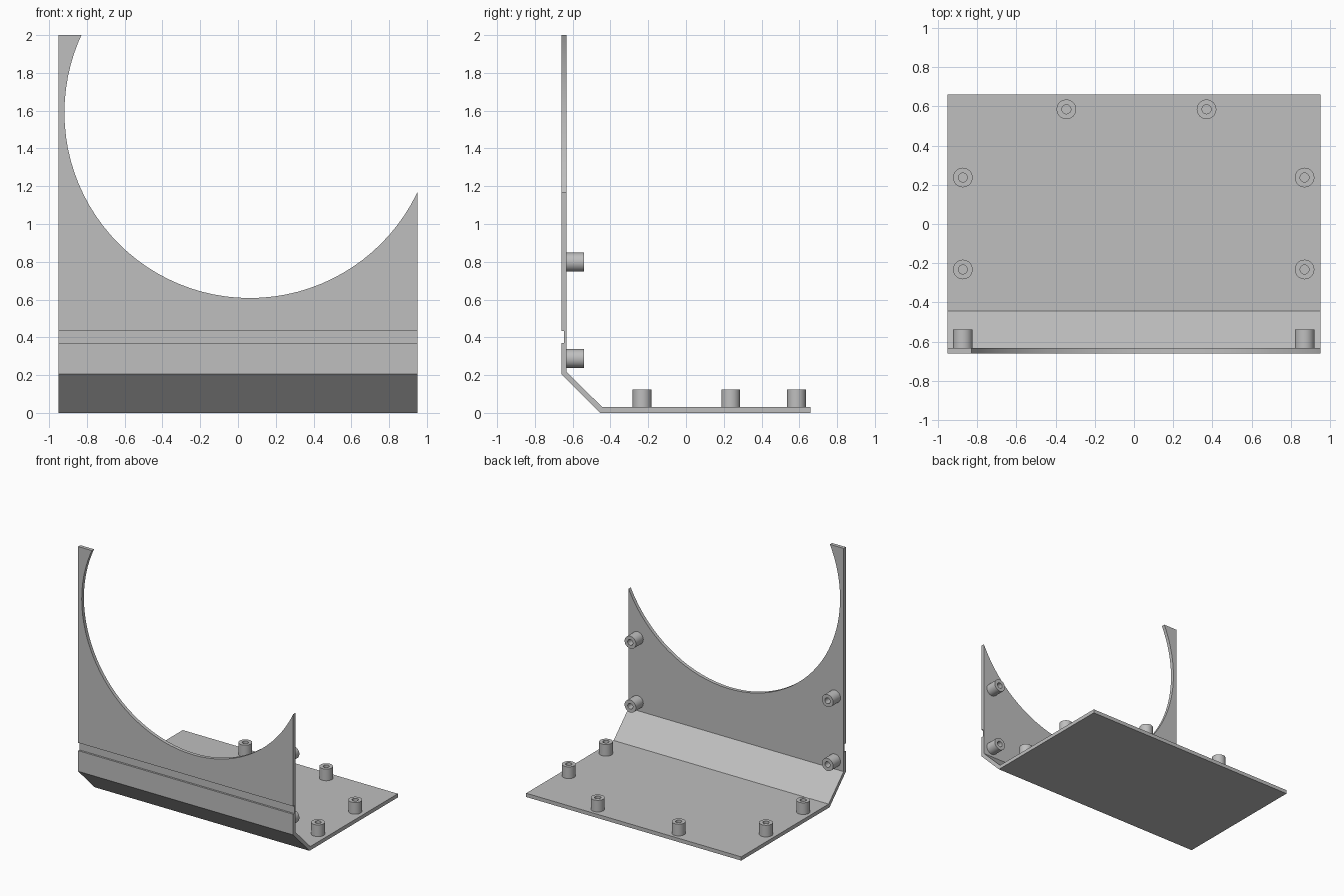
import bpy, bmesh, math
from mathutils import Matrix, Vector

if "Cube" in bpy.data.objects:
    bpy.data.objects.remove(bpy.data.objects["Cube"], do_unlink=True)

# Single grey material
grey = bpy.data.materials.new("plain_grey")
grey.use_nodes = True
colour = (0.52, 0.52, 0.52, 1)
grey.diffuse_color = colour
grey.node_tree.nodes["Principled BSDF"].inputs["Base Color"].default_value = colour

HALF_WIDTH = 0.95
FLOOR_TOP = 0.03
WALL_BACK = -0.632


def finish(name, bm):
    """Turn a bmesh into a named grey object."""
    bmesh.ops.recalc_face_normals(bm, faces=bm.faces)
    mesh = bpy.data.meshes.new(name)
    bm.to_mesh(mesh)
    bm.free()
    mesh.materials.append(grey)
    obj = bpy.data.objects.new(name, mesh)
    bpy.context.collection.objects.link(obj)
    return obj


def select_only(obj):
    bpy.ops.object.select_all(action='DESELECT')
    obj.select_set(True)
    bpy.context.view_layer.objects.active = obj


def smooth(obj):
    select_only(obj)
    bpy.ops.object.shade_smooth_by_angle(angle=math.radians(30))


# Bent sheet: side profile (y, z) extruded across the width
profile = [(0.66, 0), (-0.455, 0), (-0.66, 0.205), (-0.66, 0.37),
           (-0.645, 0.37), (-0.645, 0.433), (-0.66, 0.433), (-0.66, 2),
           (WALL_BACK, 2), (WALL_BACK, 0.217), (-0.443, FLOOR_TOP), (0.66, FLOOR_TOP)]
bm = bmesh.new()
sheet = bm.faces.new([bm.verts.new((-HALF_WIDTH, y, z)) for y, z in profile])
side = bmesh.ops.extrude_face_region(bm, geom=[sheet])
bmesh.ops.translate(bm, vec=(2 * HALF_WIDTH, 0, 0),
                    verts=[v for v in side["geom"] if isinstance(v, bmesh.types.BMVert)])
panel = finish("bent_panel", bm)

# Large round opening through the upright wall
bm = bmesh.new()
place = Matrix.Translation((0.063, -0.65, 1.59)) @ Matrix.Rotation(math.pi / 2, 4, 'X')
bmesh.ops.create_cone(bm, cap_ends=True, segments=96, radius1=0.982, radius2=0.982,
                      depth=0.3, matrix=place)
cutter = finish("opening_cutter", bm)
cutter.hide_render = True
cut = panel.modifiers.new("round_opening", 'BOOLEAN')
cut.operation = 'DIFFERENCE'
cut.solver = 'EXACT'
cut.object = cutter
select_only(panel)
bpy.ops.object.modifier_apply(modifier=cut.name)
bpy.data.objects.remove(cutter, do_unlink=True)
smooth(panel)


# Hollow standoff, turned from a small profile
def standoff(name, base, rotation=Matrix()):
    outer, inner, height = 0.05, 0.023, 0.093
    section = [(outer, 0), (outer, height), (inner, height), (inner, 0.002), (0, 0.002)]
    bm = bmesh.new()
    verts = [bm.verts.new((r, 0, z)) for r, z in section]
    edges = [bm.edges.new(pair) for pair in zip(verts, verts[1:])]
    bmesh.ops.spin(bm, geom=verts + edges, cent=(0, 0, 0), axis=(0, 0, 1),
                   angle=2 * math.pi, steps=32)
    bmesh.ops.remove_doubles(bm, verts=bm.verts, dist=0.0005)
    bm.transform(Matrix.Translation(Vector(base)) @ rotation)
    smooth(finish(name, bm))


# Floor standoffs
floor_spots = [(x, y) for x in (-0.873, 0.87) for y in (-0.232, 0.237)]
floor_spots += [(-0.345, 0.585), (0.37, 0.585)]
for i, (x, y) in enumerate(floor_spots, 1):
    standoff(f"floor_standoff_{i}", (x, y, FLOOR_TOP))

# Wall standoffs, pointing backwards
backwards = Matrix.Rotation(-math.pi / 2, 4, 'X')
wall_spots = [(x, z) for x in (-0.873, 0.87) for z in (0.288, 0.798)]
for i, (x, z) in enumerate(wall_spots, 1):
    standoff(f"wall_standoff_{i}", (x, WALL_BACK, z), backwards)
